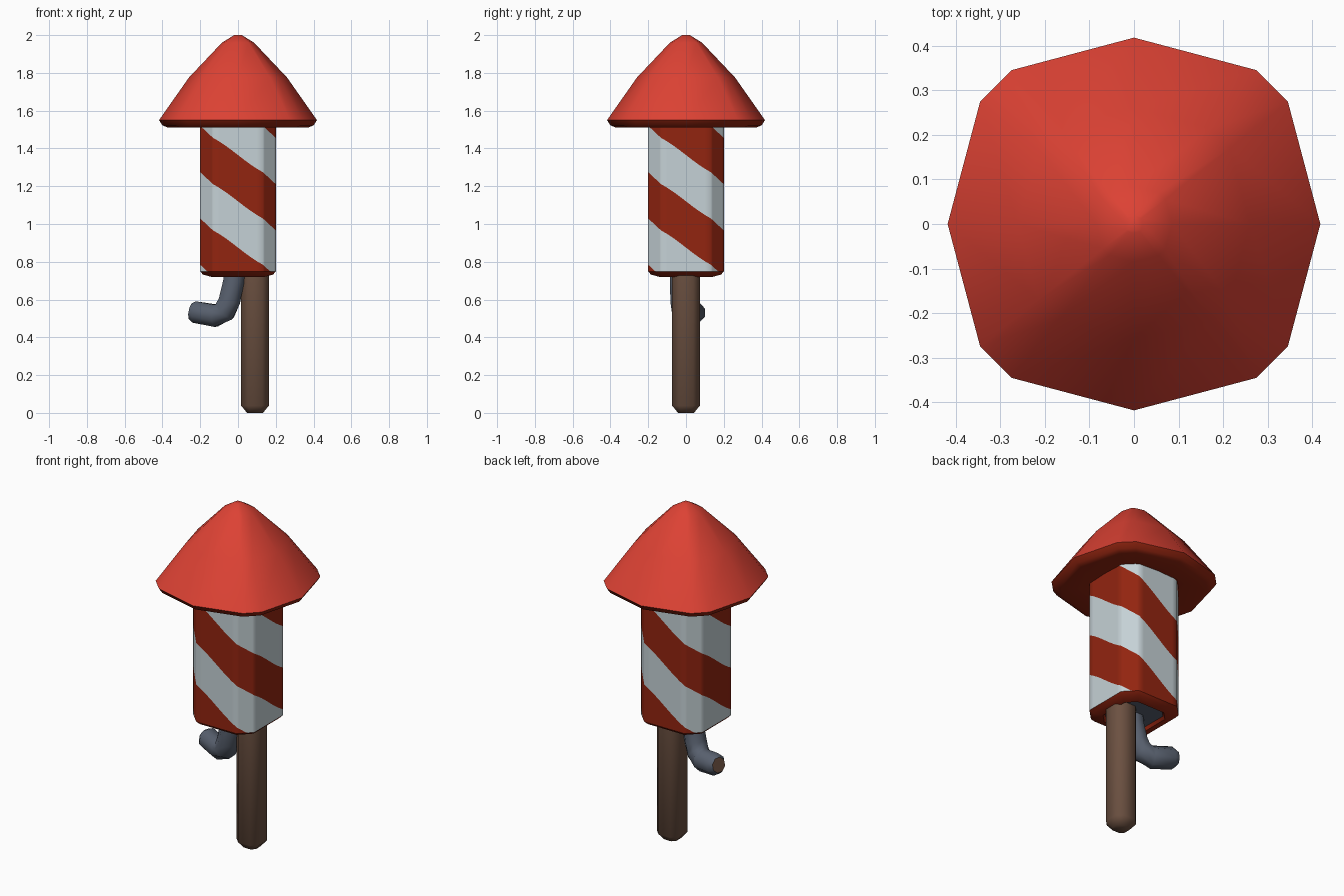
import bpy, bmesh, math
from mathutils import Vector

if "Cube" in bpy.data.objects:
    bpy.data.objects.remove(bpy.data.objects["Cube"])


def mat(name, rgb):
    m = bpy.data.materials.new(name)
    m.diffuse_color = (*rgb, 1)
    m.use_nodes = True
    m.node_tree.nodes["Principled BSDF"].inputs["Base Color"].default_value = m.diffuse_color
    return m


RED = mat("bright_red", (0.72, 0.054, 0.034))
DARK_RED = mat("dark_red", (0.29, 0.018, 0.005))
WHITE = mat("pale_grey", (0.56, 0.64, 0.67))
GREY = mat("slate_grey", (0.10, 0.12, 0.16))
BROWN = mat("wood_brown", (0.15, 0.082, 0.053))


def finish(name, bm, mats, angle=50):
    bmesh.ops.remove_doubles(bm, verts=bm.verts, dist=0.0005)
    bmesh.ops.recalc_face_normals(bm, faces=bm.faces)
    me = bpy.data.meshes.new(name)
    bm.to_mesh(me)
    bm.free()
    for m in mats:
        me.materials.append(m)
    ob = bpy.data.objects.new(name, me)
    bpy.context.collection.objects.link(ob)
    bpy.ops.object.select_all(action='DESELECT')
    ob.select_set(True)
    bpy.context.view_layer.objects.active = ob
    bpy.ops.object.shade_smooth_by_angle(angle=math.radians(angle))
    return ob


def loft(bm, rings, bands, start=None, end=None):
    """Skin rings of points; bands gives one material index per gap."""
    vs = [[bm.verts.new(p) for p in r] for r in rings]
    n = len(vs[0])
    for a, b, mi in zip(vs, vs[1:], bands):
        for i in range(n):
            j = (i + 1) % n
            bm.faces.new((a[i], a[j], b[j], b[i])).material_index = mi
    for ring, mi in ((vs[0], start), (vs[-1], end)):
        if mi is not None:
            bm.faces.new(ring).material_index = mi


def quarter_turns(pts, z, cx=0.0):
    """Repeat the points of one side around the four sides."""
    out = []
    for k in range(4):
        c, s = round(math.cos(k * math.pi / 2)), round(math.sin(k * math.pi / 2))
        out += [(cx + c * x - s * y, s * x + c * y, z) for x, y in pts]
    return out


def octagon(r, c, z, cx=0.0):
    return quarter_turns([(r, -c), (r, c)], z, cx)


def bulged(r, z):
    return quarter_turns([(r, 0), (r * 0.826, r * 0.655), (r * 0.655, r * 0.826)], z)


# Nose cone with a darker rim and underside
bm = bmesh.new()
loft(bm, [bulged(0.2, 1.535), bulged(0.37, 1.51), bulged(0.40, 1.522), bulged(0.418, 1.55),
          bulged(0.26, 1.775), bulged(0.085, 1.96), bulged(0.02, 2.0)],
     [1, 1, 1, 0, 0, 0], 1, 0)
finish("nose_cone", bm, [RED, DARK_RED])

# Body wall: spiral stripes cut as slanted bands in narrow columns
Z0, Z1, PERIOD = 0.748, 1.54, 0.49
corners = [Vector(p) for p in octagon(0.2, 0.132, 0)]
cols = []
for i, p in enumerate(corners):
    q = corners[(i + 1) % 8]
    cols += [p.lerp(q, t / 8) for t in range(8)]


def band_z(k, ang):
    z = 1.12 + k * PERIOD / 2 - PERIOD * (ang / math.pi - 1.5)
    return min(max(z, Z0), Z1)


bm = bmesh.new()
for i, p in enumerate(cols):
    q = cols[(i + 1) % len(cols)]
    a = math.atan2(p.y, p.x)
    b = math.atan2(q.y, q.x)
    if b < a:
        b += 2 * math.pi
    for k in range(-12, 12):
        zs = [band_z(k, a), band_z(k, b), band_z(k + 1, b), band_z(k + 1, a)]
        quad = [Vector((v.x, v.y, z)) for v, z in zip((p, q, q, p), zs)]
        pts = [v for j, v in enumerate(quad) if (v - quad[j - 1]).length > 0.0005]
        if len(pts) > 2:
            f = bm.faces.new([bm.verts.new(v) for v in pts])
            f.material_index = k % 2
finish("striped_body", bm, [DARK_RED, WHITE])

# Bevelled bottom rim with a recessed grey base
bm = bmesh.new()
loft(bm, [octagon(0.2, 0.132, Z0), octagon(0.185, 0.12, 0.732), octagon(0.14, 0.09, 0.72),
          octagon(0.13, 0.085, 0.738)], [0, 0, 0], None, 1)
finish("bottom_rim", bm, [DARK_RED, GREY])

# Guide stick
bm = bmesh.new()
loft(bm, [octagon(0.042, 0.022, 0, 0.09), octagon(0.073, 0.038, 0.038, 0.09),
          octagon(0.073, 0.038, 0.78, 0.09)], [0, 0], 0, 0)
finish("guide_stick", bm, [BROWN])

# Curled fuse with a brown tip
path = [(-0.015, -0.03, 0.78), (-0.022, -0.03, 0.70), (-0.045, -0.025, 0.595),
        (-0.07, -0.015, 0.54), (-0.12, 0.008, 0.515), (-0.225, 0.045, 0.533),
        (-0.25, 0.052, 0.538)]
radii = [0.06, 0.06, 0.062, 0.064, 0.064, 0.062, 0.044]
path = [Vector(p) for p in path]
rings = []
for i, (p, r) in enumerate(zip(path, radii)):
    t = (path[min(i + 1, len(path) - 1)] - path[max(i - 1, 0)]).normalized()
    u = (Vector((0, 1, 0)) - t * t.y).normalized()
    w = t.cross(u)
    rings.append([p + r * (u * math.cos(g) + w * math.sin(g))
                  for g in (math.pi * (k + 0.5) / 4 for k in range(8))])
bm = bmesh.new()
loft(bm, rings, [0] * 6, 0, 1)
finish("fuse", bm, [GREY, BROWN])
